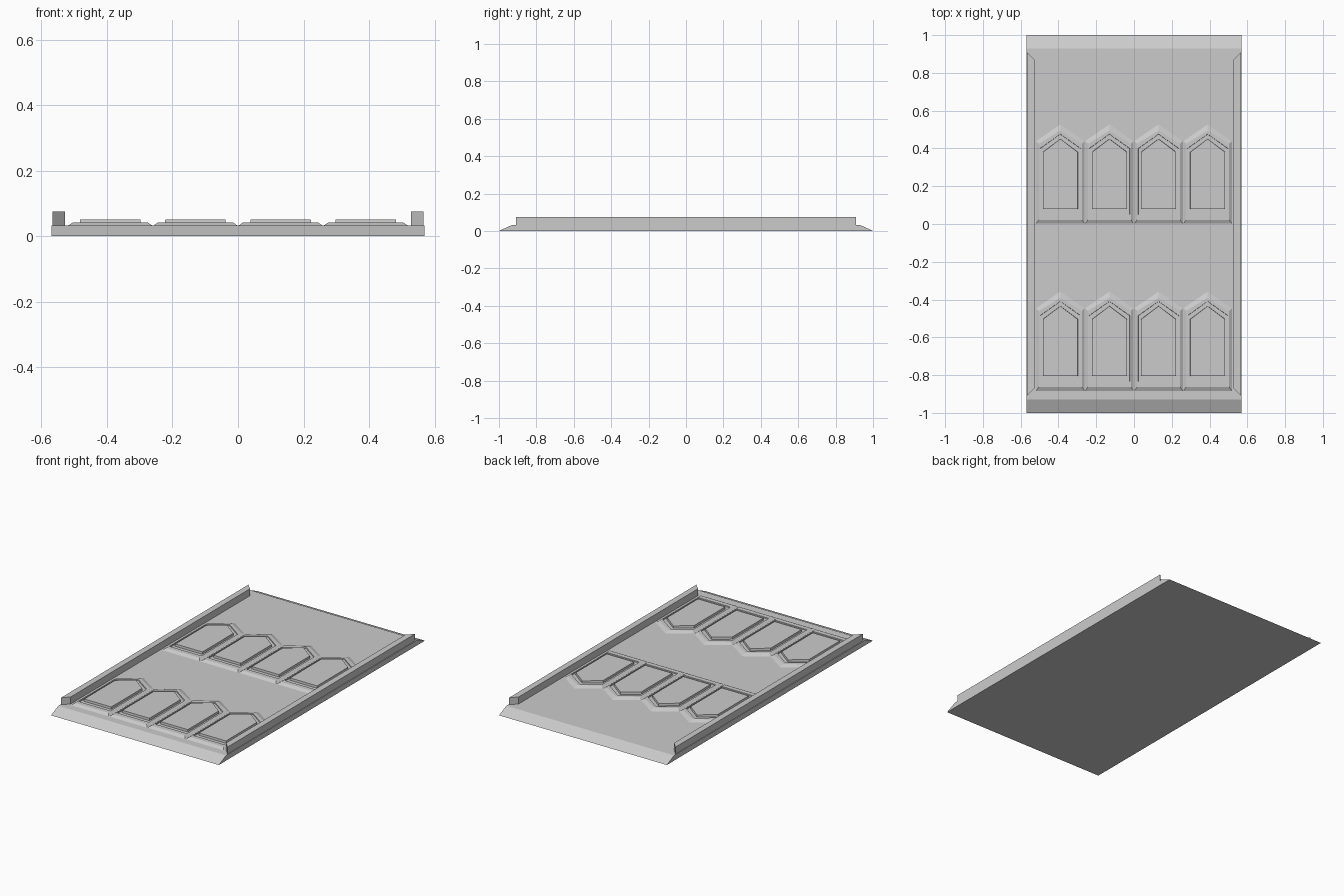
import bpy, bmesh

if "Cube" in bpy.data.objects:
    bpy.data.objects.remove(bpy.data.objects["Cube"])

def finish(name, bm):
    bmesh.ops.recalc_face_normals(bm, faces=bm.faces)
    me = bpy.data.meshes.new(name)
    bm.to_mesh(me)
    bm.free()
    ob = bpy.data.objects.new(name, me)
    bpy.context.collection.objects.link(ob)
    return ob

def loft(name, rings):
    """Skin a stack of equal-length point rings and cap both ends."""
    bm = bmesh.new()
    vs = [[bm.verts.new(p) for p in r] for r in rings]
    n = len(vs[0])
    for a, b in zip(vs, vs[1:]):
        for i in range(n):
            j = (i + 1) % n
            bm.faces.new((a[i], a[j], b[j], b[i]))
    bm.faces.new(vs[0][::-1])
    bm.faces.new(vs[-1])
    return finish(name, bm)

# Base slab with ramped ends
profile = [(-1, 0), (1, 0), (0.93, 0.032), (-0.93, 0.032)]
loft("base_slab", [[(x, y, z) for y, z in profile] for x in (-0.57, 0.57)])

# Side rails with mitred ends
for s, side in ((-1, "left"), (1, "right")):
    plan = [(0.566, -0.91), (0.566, 0.91), (0.528, 0.87), (0.528, -0.87)]
    loft(side + "_rail", [[(s * x, y, z) for x, y in plan] for z in (0.03, 0.075)])

# Pointed panels: sloped border, flat band, raised centre plate
# half width, bottom, shoulder, peak, height
STEPS = [(0.130, 0.00, 0.440, 0.530, 0.031),
         (0.114, 0.022, 0.425, 0.495, 0.042),
         (0.108, 0.050, 0.400, 0.476, 0.042),
         (0.107, 0.051, 0.399, 0.475, 0.036),
         (0.093, 0.079, 0.381, 0.451, 0.036),
         (0.092, 0.080, 0.380, 0.450, 0.050)]

def panel(name, cx, y0):
    loft(name, [[(cx - w, y0 + b, z), (cx + w, y0 + b, z), (cx + w, y0 + sh, z),
                 (cx, y0 + p, z), (cx - w, y0 + sh, z)] for w, b, sh, p, z in STEPS])

for row, y0 in (("front", -0.885), ("rear", 0.0)):
    for i in range(4):
        panel(f"{row}_panel_{i + 1}", (i - 1.5) * 0.26, y0)
